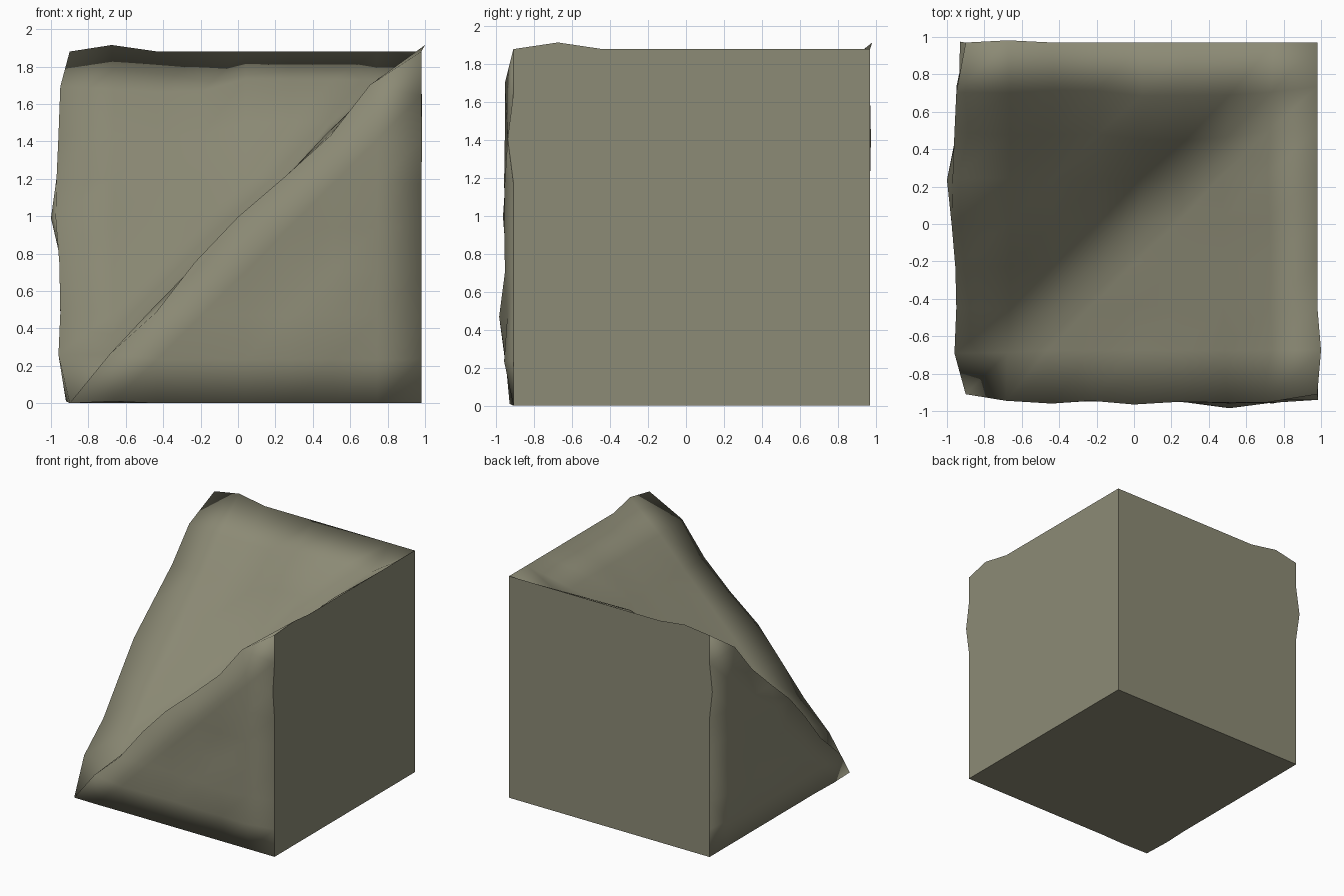
import bpy, bmesh, random
from mathutils import Vector

if "Cube" in bpy.data.objects:
    bpy.data.objects.remove(bpy.data.objects["Cube"])

random.seed(4)
N, SIZE = 8, 1.88
STEP = SIZE / N
X0, Y0 = -0.90, -0.91

def pos(i, j, k):
    return Vector((X0 + i * STEP, Y0 + j * STEP, k * STEP))

bm = bmesh.new()
verts = {}

def v(i, j, k):
    """Shared lattice vertex of the cube-shaped block."""
    if (i, j, k) not in verts:
        verts[(i, j, k)] = bm.verts.new(pos(i, j, k))
    return verts[(i, j, k)]

def s(i, j):
    """Vertex of the rocky slope that folds in a valley along the diagonal."""
    return v(i, j, max(i, j))

def face(pts, smooth=True):
    f = bm.faces.new(pts)
    f.smooth = smooth

# Rocky slope, split along the valley direction
for i in range(N):
    for j in range(N):
        a, b, c, d = s(i, j), s(i + 1, j), s(i + 1, j + 1), s(i, j + 1)
        face((a, b, c))
        face((a, c, d))

# Triangular rock walls on the front and the left
for i in range(N):
    for k in range(i + 1):
        face((v(i, 0, k), v(i + 1, 0, k), v(i + 1, 0, k + 1)))
        face((v(0, i, k), v(0, i + 1, k + 1), v(0, i + 1, k)))
        if k < i:
            face((v(i, 0, k), v(i + 1, 0, k + 1), v(i, 0, k + 1)))
            face((v(0, i, k), v(0, i, k + 1), v(0, i + 1, k + 1)))

# Flat back, right and bottom faces meeting at the square corner
v(N, N, 0)
R = range(N)
def border(fn):
    ring = [fn(a, 0) for a in R] + [fn(N, a) for a in R]
    ring += [fn(N - a, N) for a in R] + [fn(0, N - a) for a in R]
    return [verts[p] for p in ring if p in verts]
face(border(lambda a, b: (N, a, b)), False)
face(border(lambda a, b: (b, N, a)), False)
face(border(lambda a, b: (b, a, 0)), False)
bm.normal_update()

# Rough rock: push inner vertices outward, ridges by measured amounts
RIDGE_UP = [0, .04, .02, .07, .08, .05, .03, .08, 0]
FRONT_OUT = [0, .035, .05, .035, .055, .04, .045, .045, 0]
LEFT_OUT = [0, .06, .05, .055, .075, .07, .06, .05, 0]
moves = {}
for (i, j, k), p in verts.items():
    if i == N or j == N or k == 0:
        continue
    if j == 0 and i == k:
        moves[p] = Vector((-RIDGE_UP[i] * .5, -FRONT_OUT[i], RIDGE_UP[i] * .7))
    elif i == 0 and j == k:
        moves[p] = Vector((-LEFT_OUT[j], -RIDGE_UP[j] * .4, RIDGE_UP[j] * .6))
    else:
        moves[p] = p.normal * random.uniform(.025, .05)
        # Rounded shoulder near the top of the valley
        if k in (6, 7) and min(i, j) >= 4 and j >= i:
            moves[p] += Vector((0, -.02, .06))
# Marked bulges on the walls and beside the two upper tips
moves[v(6, 0, 2)] = Vector((0, -.075, 0))
moves[v(0, 5, 4)] = Vector((-.10, -.03, .05))
moves[v(N, 1, N)] = Vector((.02, 0, .035))
moves[v(1, N, N)] = Vector((-.01, .012, .035))
moves[v(N, 0, N - 2)] = Vector((.005, -.03, 0))
moves[v(0, N, N - 2)] = Vector((-.03, .005, 0))
moves[v(1, 0, 0)] = Vector((0, -.02, .01))
moves[v(0, 1, 0)] = Vector((-.02, 0, .01))
for p, m in moves.items():
    p.co += m
bm.normal_update()

mesh = bpy.data.meshes.new("rock_slope_block")
bm.to_mesh(mesh)
bm.free()

# Smooth rock normals that blend over the rim; flat cut faces stay flat
normals = [None] * len(mesh.loops)
vert_normals = [p.normal.copy() for p in mesh.vertices]
for f in mesh.polygons:
    for l in f.loop_indices:
        flat = not f.use_smooth
        normals[l] = f.normal.copy() if flat else vert_normals[mesh.loops[l].vertex_index]
mesh.normals_split_custom_set(normals)

stone = bpy.data.materials.new("olive grey stone")
stone.diffuse_color = (0.265, 0.258, 0.180, 1)
stone.use_nodes = True
stone.node_tree.nodes["Principled BSDF"].inputs["Base Color"].default_value = stone.diffuse_color
mesh.materials.append(stone)
obj = bpy.data.objects.new("rock_slope_block", mesh)
bpy.context.collection.objects.link(obj)
